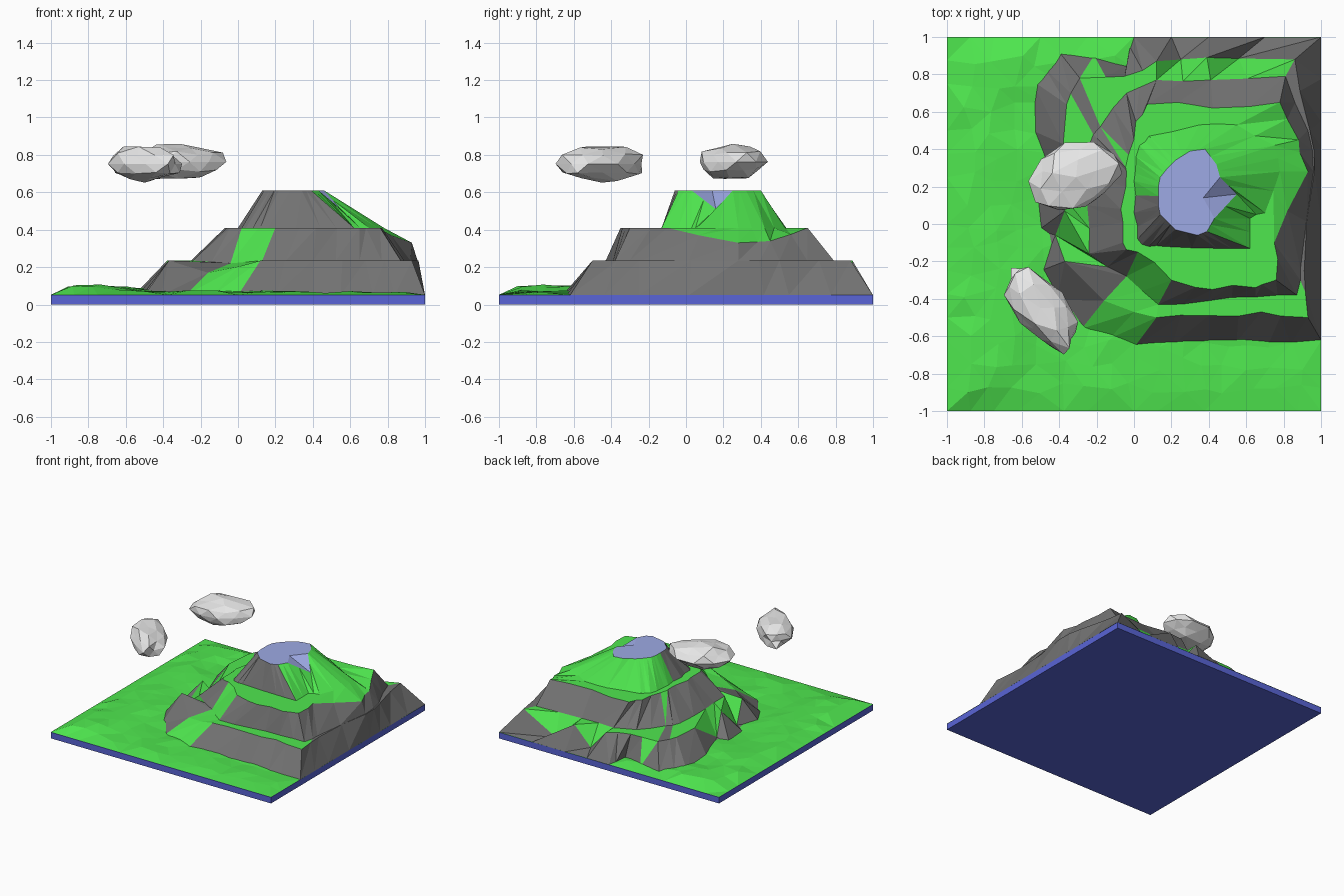
import bpy, bmesh, math, random
from mathutils import Vector, Matrix

if "Cube" in bpy.data.objects:
    bpy.data.objects.remove(bpy.data.objects["Cube"])

random.seed(7)


def material(name, rgb):
    m = bpy.data.materials.new(name)
    m.diffuse_color = (*rgb, 1)
    m.use_nodes = True
    m.node_tree.nodes["Principled BSDF"].inputs["Base Color"].default_value = m.diffuse_color
    return m


GRASS = material("grass_green", (0.08, 0.82, 0.08))
ROCK = material("rock_gray", (0.17, 0.17, 0.17))
LAKE = material("lake_blue", (0.34, 0.40, 0.78))
SLAB = material("slab_blue", (0.10, 0.13, 0.68))
CLOUD = material("cloud_gray", (0.80, 0.80, 0.80))


def finish(name, bm, mats):
    me = bpy.data.meshes.new(name)
    bm.to_mesh(me)
    bm.free()
    for m in mats:
        me.materials.append(m)
    ob = bpy.data.objects.new(name, me)
    bpy.context.collection.objects.link(ob)
    return ob


# Base slab
bm = bmesh.new()
bmesh.ops.create_cube(bm, size=1, matrix=Matrix.Translation((0, 0, 0.025)) @ Matrix.Diagonal((2, 2, 0.05, 1)))
finish("base_slab", bm, [SLAB])

# Rolling grass sheet: low edges, a gentle swell along the left side
bm = bmesh.new()
bmesh.ops.create_grid(bm, x_segments=16, y_segments=16, size=1)
for v in bm.verts:
    x, y = v.co.x, v.co.y
    v.co.z = 0.052
    if max(abs(x), abs(y)) < 0.99:
        swell = 0.035 * max(0, 1 - abs(x + 0.8) / 0.45)
        v.co.x += random.uniform(-0.035, 0.035)
        v.co.y += random.uniform(-0.035, 0.035)
        v.co.z = 0.066 + swell + random.uniform(-0.008, 0.01)
    if x > 0.85 and y > -0.6 or y > 0.85 and x > 0:
        v.co.z = 0.051
bmesh.ops.triangulate(bm, faces=bm.faces[:])
finish("grass_ground", bm, [GRASS])

# Mountain contours, counter-clockwise from the front gully: (x, y[, z])
FOOT = [(0, -.66), (.4, -.63), (.72, -.64), (1, -.62), (1, -.25), (1, .28), (1, .55), (1, 1),
        (.4, 1), (0, 1), (-.04, .85), (-.4, .92), (-.55, .77), (-.54, .2), (-.5, -.25), (-.28, -.56)]
LEDGE_RIM = [(.12, -.5), (.4, -.49), (.68, -.47), (.93, -.5), (.91, -.25), (.965, .28), (.94, .5), (.86, .88),
             (.39, .89), (.12, .87), (-.05, .79), (-.29, .78), (-.36, .64), (-.39, .2), (-.38, -.16), (-.16, -.41, .17)]
LEDGE_BACK = [(.13, -.43), (.4, -.41), (.65, -.39), (.87, -.38), (.89, -.24), (.96, .28), (.93, .5), (.81, .79),
              (.41, .77), (.12, .77), (-.04, .7), (-.18, .52), (-.24, .42), (-.25, .1), (-.24, -.16), (-.04, -.28, .22)]
PLATEAU = [(.2, -.3), (.42, -.35), (.65, -.34), (.76, -.3), (.75, -.1), (.93, .28, .33), (.88, .45, .34), (.78, .65),
           (.42, .62), (.07, .64), (.01, .55), (-.03, .37), (-.04, .28), (-.07, .08), (-.06, -.1), (.02, -.15, .41)]
PEAK_FOOT = [(.16, -.12), (.44, -.13), (.62, -.13), (.62, .03), (.7, .06), (.78, .28), (.75, .42), (.55, .53),
             (.35, .53), (.08, .47), (.03, .42), (.01, .32), (0, .23), (0, .06), (.02, -.08), (.08, -.12)]
PEAK_RIM = [(.22, -.03), (.34, -.06), (.39, -.04), (.43, .03), (.55, .16, .51), (.46, .25), (.44, .32), (.38, .4),
            (.3, .39), (.22, .34), (.18, .3), (.14, .25), (.13, .2), (.13, .1), (.14, .05), (.17, .02)]
LEVELS = [(FOOT, .05), (LEDGE_RIM, .235), (LEDGE_BACK, .235), (PLATEAU, .41), (PEAK_FOOT, .41), (PEAK_RIM, .61)]


def contour(points, z, rough):
    """Close the contour and add a ragged midpoint on every side."""
    keys = [Vector((p[0], p[1], p[2] if len(p) > 2 else z)) for p in points]
    ring = []
    for a, b in zip(keys, keys[1:] + keys[:1]):
        mid = (a + b) / 2
        if mid.x < 0.99 and mid.y < 0.99:
            mid += Vector((random.uniform(-rough, rough), random.uniform(-rough, rough), 0))
        ring += [a, mid]
    return ring


def is_grass(band, seg):
    """Seg counts contour sides: 30+ is the gully, 7-14 the right cliff."""
    if seg >= 30:
        return band < 4
    if band == 0 or band == 2:
        return False
    if band == 1:
        return not (7 <= seg <= 13 or seg in (22, 29))
    if band == 3:
        return True
    return 4 <= seg < 25


bm = bmesh.new()
rings = [[bm.verts.new(p) for p in contour(pts, z, 0 if k == 5 else 0.022 if k in (0, 1, 3) else 0.01)]
         for k, (pts, z) in enumerate(LEVELS)]
# Grassy notches cut through the lower ledge, two at the back and two at the left
NOTCHES = {15: (.56, .885, .08), 17: (.25, .88, .08), 26: (-.42, .2, .085), 27: (-.37, .07, .235),
           28: (-.42, -.06, .085), 29: (-.37, -.2, .235)}
for i, co in NOTCHES.items():
    rings[1][i].co = co

n = len(rings[0])
GRASS_TIPS = {(0, 21), (2, 22)}  # grass hanging over the rock
for band in range(5):
    low, up = rings[band], rings[band + 1]
    for i in range(n):
        j = (i + 1) % n
        f1 = bm.faces.new((low[i], low[j], up[j]))
        f2 = bm.faces.new((low[i], up[j], up[i]))
        f1.material_index = 0 if is_grass(band, i) else 1
        f2.material_index = 0 if is_grass(band, i) or (band, i) in GRASS_TIPS else 1

# Summit lake with a spill cut into it, dipping to the right
rim = rings[5]
inner = bm.verts.new((.37, .14, .61))
lake = [bm.faces.new([inner] + rim[10:] + rim[:7]),
        bm.faces.new((inner, rim[6], rim[7], rim[8])),
        bm.faces.new((inner, rim[8], rim[9], rim[10]))]
for f in lake:
    f.material_index = 2
finish("mountain", bm, [GRASS, ROCK, LAKE])


# Faceted clouds
def cloud(name, centre, size, angle, seed):
    random.seed(seed)
    bm = bmesh.new()
    bmesh.ops.create_icosphere(bm, subdivisions=2, radius=1)
    for v in bm.verts:
        v.co *= random.uniform(0.84, 1.1)
    bm.transform(Matrix.Translation(centre) @ Matrix.Rotation(math.radians(angle), 4, 'Z')
                 @ Matrix.Diagonal((*size, 1)))
    finish(name, bm, [CLOUD])


cloud("cloud_back", (-0.31, 0.25, 0.763), (0.245, 0.18, 0.1), 18, 3)
cloud("cloud_front", (-0.5, -0.45, 0.752), (0.275, 0.135, 0.1), -54, 5)
